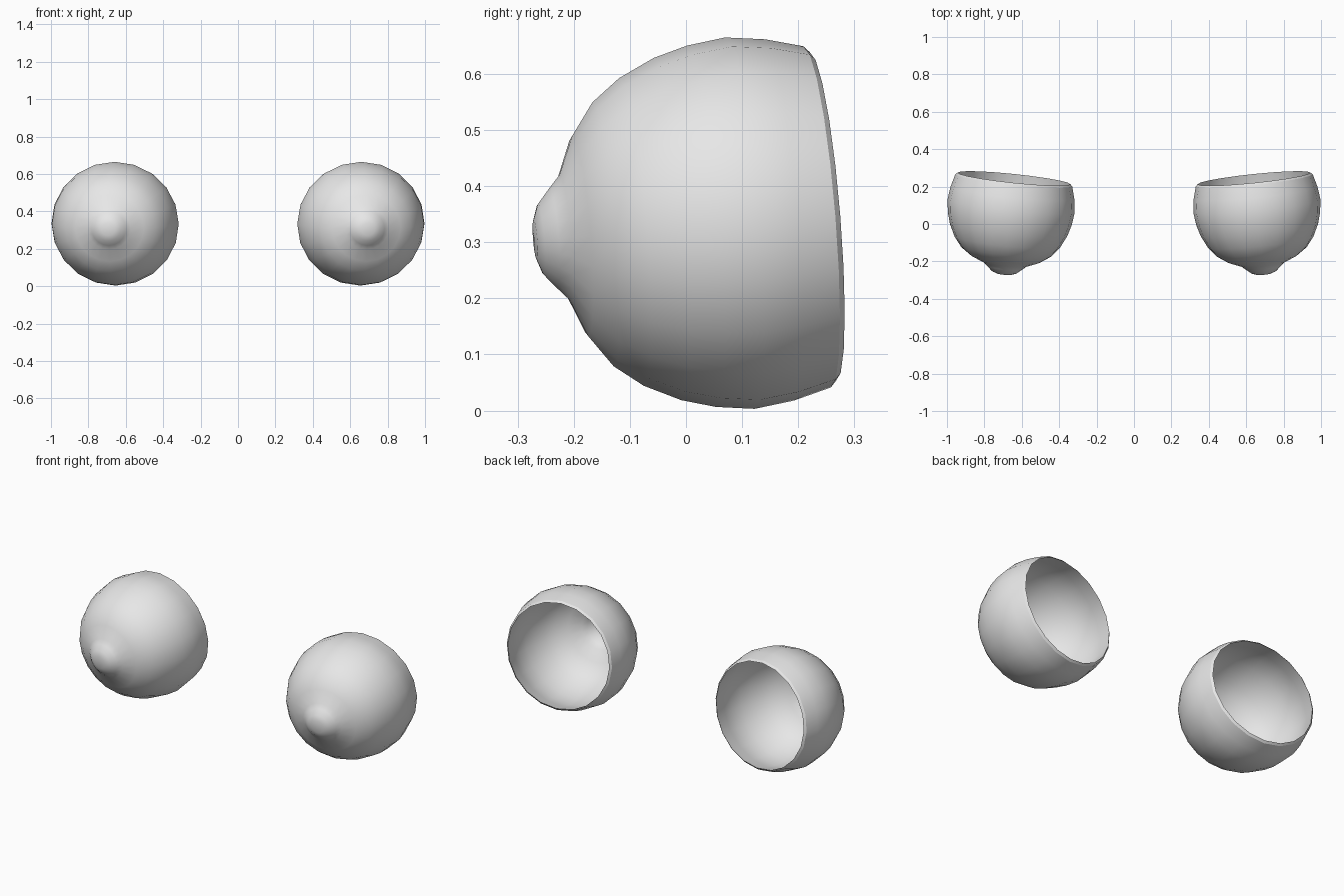
import bpy, bmesh, math
from mathutils import Vector, Matrix

cube = bpy.data.objects.get("Cube")
if cube:
    bpy.data.objects.remove(cube, do_unlink=True)

# One plain grey material
grey = bpy.data.materials.new("light_grey")
grey.use_nodes = True
grey.diffuse_color = (0.8, 0.8, 0.8, 1)
grey.node_tree.nodes["Principled BSDF"].inputs["Base Color"].default_value = (0.8, 0.8, 0.8, 1)

SEGMENTS = 20
WIDEN = 1.03     # cups are slightly wider than tall
SHELL = 0.964    # inner wall relative to outer wall

# Outer wall as (radius, distance along the axis), from the tip to the rim
OUTER = [(0.035, 0.368), (0.063, 0.358), (0.09, 0.335), (0.112, 0.315),
         (0.179, 0.287), (0.236, 0.246), (0.275, 0.195), (0.306, 0.13),
         (0.323, 0.069), (0.332, 0.0), (0.323, -0.071), (0.305, -0.139)]
TIP = 0.37


def add_ring(bm, radius, dist):
    ring = []
    for i in range(SEGMENTS):
        a = math.tau * i / SEGMENTS
        ring.append(bm.verts.new((radius * math.cos(a) * WIDEN, radius * math.sin(a), dist)))
    return ring


def cup(name, side):
    bm = bmesh.new()
    inner = [(r * SHELL, d * SHELL) for r, d in OUTER]
    inner[-1] = (inner[-1][0], OUTER[-1][1] - 0.01)   # bevelled lip
    rings = [add_ring(bm, r, d) for r, d in OUTER + inner[::-1]]

    # Walls and lip
    for a, b in zip(rings, rings[1:]):
        for i in range(SEGMENTS):
            j = (i + 1) % SEGMENTS
            bm.faces.new((a[i], b[i], b[j], a[j]))

    # Closed tips, outside and inside
    for ring, dist in ((rings[0], TIP), (rings[-1], TIP * SHELL)):
        tip = bm.verts.new((0, 0, dist))
        for i in range(SEGMENTS):
            bm.faces.new((tip, ring[i], ring[(i + 1) % SEGMENTS]))
    bmesh.ops.recalc_face_normals(bm, faces=bm.faces[:])

    # Smooth walls with crisp lip edges
    for face in bm.faces:
        face.smooth = True
    for ring in (rings[len(OUTER) - 1], rings[len(OUTER)]):
        for i in range(SEGMENTS):
            bm.edges.get((ring[i], ring[(i + 1) % SEGMENTS])).smooth = False

    # Aim the axis forward, a little outward and down
    axis = Vector((0.104 * side, -1, -0.081)).normalized()
    across = Vector((0, 0, 1)).cross(axis).normalized()
    up = axis.cross(across)
    aim = Matrix((across, up, axis)).transposed().to_4x4()
    bm.transform(Matrix.Translation((0.657 * side, 0.096, 0.334)) @ aim)

    mesh = bpy.data.meshes.new(name)
    bm.to_mesh(mesh)
    bm.free()
    mesh.materials.append(grey)
    obj = bpy.data.objects.new(name, mesh)
    bpy.context.collection.objects.link(obj)


cup("left_cup", 1)
cup("right_cup", -1)
